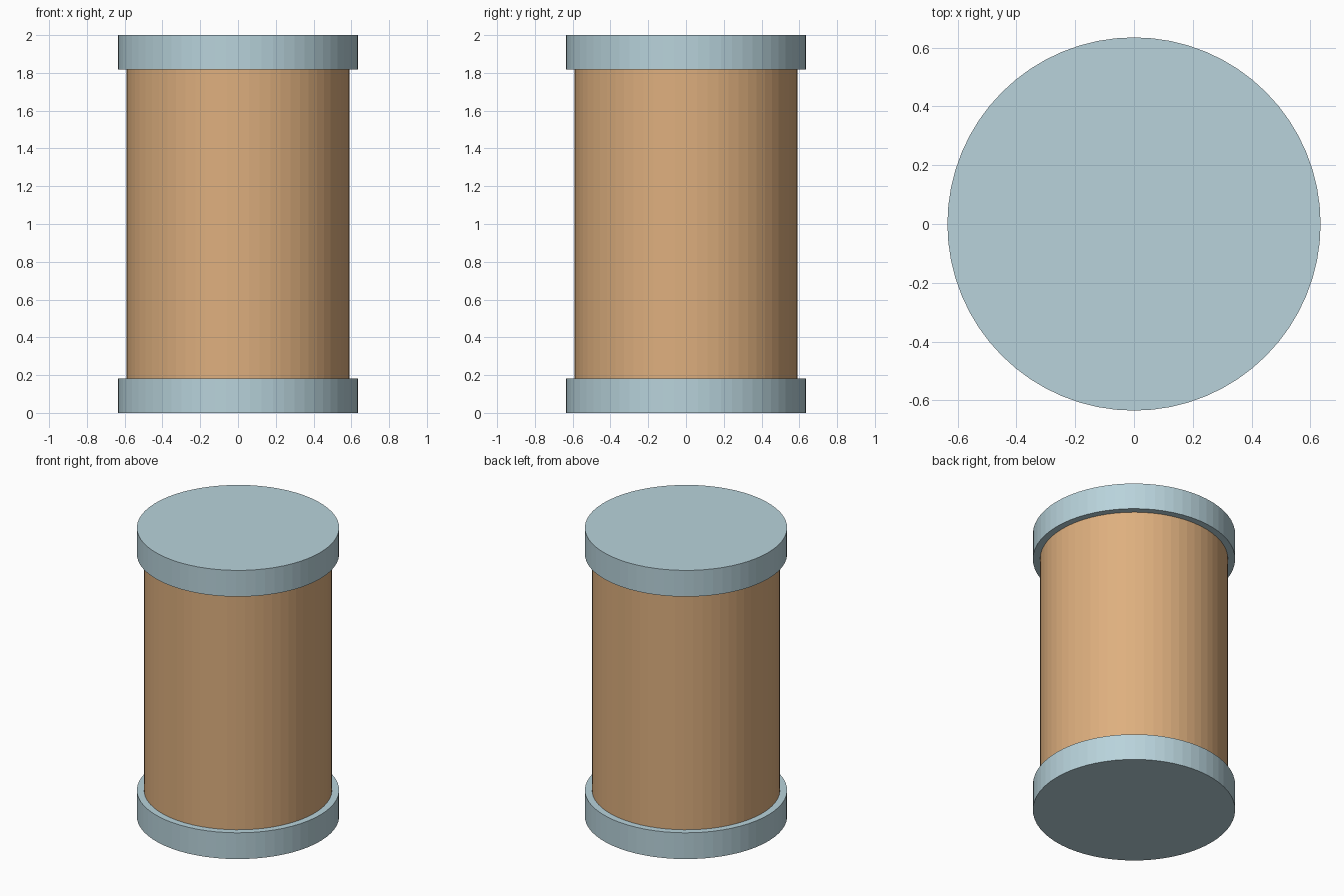
import bpy

if "Cube" in bpy.data.objects:
    bpy.data.objects.remove(bpy.data.objects["Cube"])

SEGMENTS = 64


def material(name, color):
    mat = bpy.data.materials.new(name)
    mat.diffuse_color = color
    mat.use_nodes = True
    mat.node_tree.nodes["Principled BSDF"].inputs["Base Color"].default_value = mat.diffuse_color
    return mat


def cylinder(name, radius, z0, z1, mat):
    bpy.ops.mesh.primitive_cylinder_add(
        vertices=SEGMENTS, radius=radius, depth=z1 - z0,
        location=(0, 0, (z0 + z1) / 2))
    obj = bpy.context.object
    obj.name = name
    obj.data.materials.append(mat)
    return obj


cap_mat = material("cap_blue_grey", (0.48, 0.65, 0.71, 1))
body_mat = material("body_tan", (0.73, 0.43, 0.21, 1))

# Tan drum, seated slightly inside both caps
cylinder("body", 0.59, 0.17, 1.83, body_mat)

# Matching end caps
for name, z in (("bottom_cap", 0.0), ("top_cap", 1.818)):
    cylinder(name, 0.635, z, z + 0.182, cap_mat)
